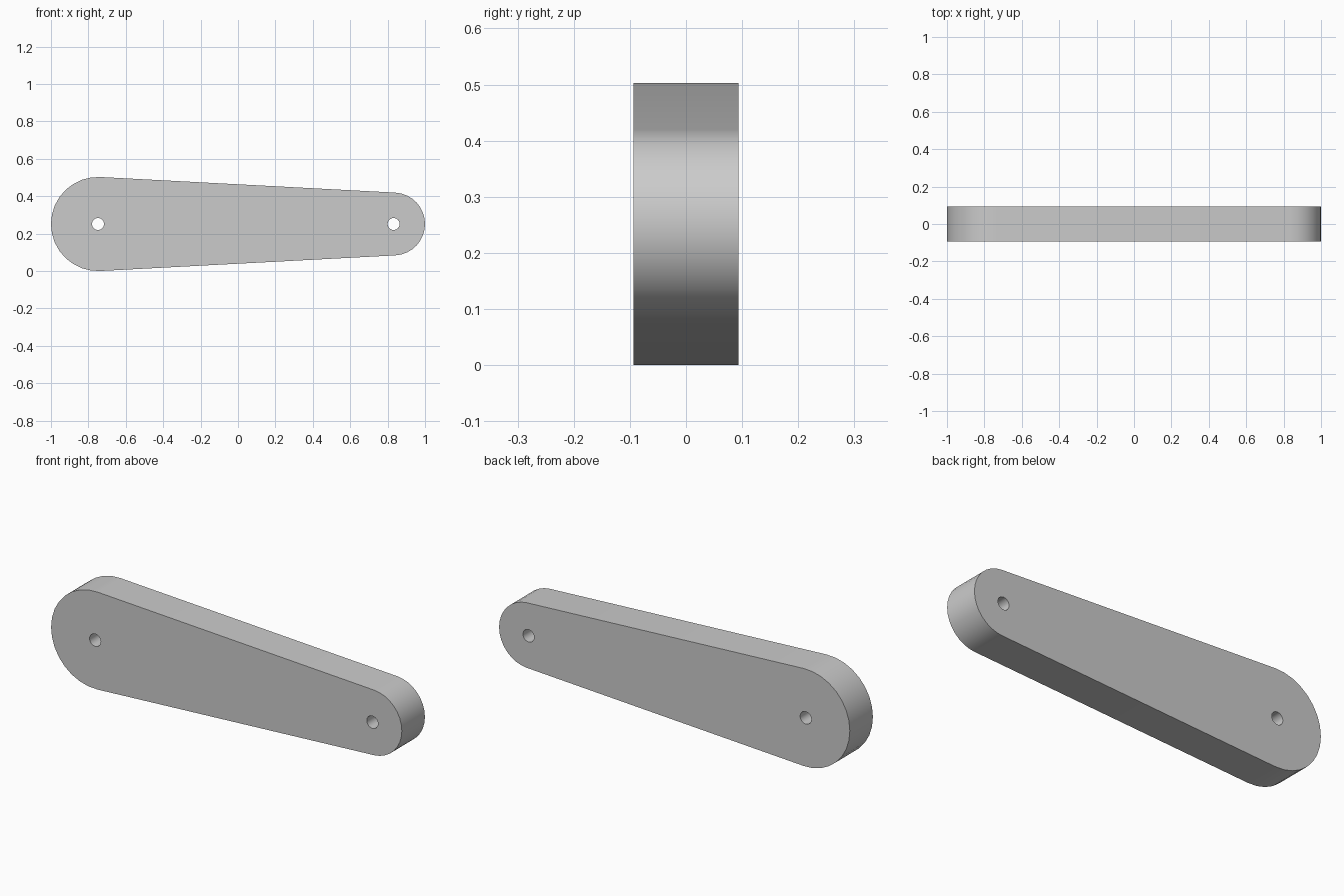
import bpy, bmesh, math
from mathutils import Vector

cube = bpy.data.objects.get("Cube")
if cube:
    bpy.data.objects.remove(cube, do_unlink=True)

# Sizes
BIG_R, SMALL_R, HOLE_R = 0.2515, 0.168, 0.032
BIG_X, SMALL_X = -1 + BIG_R, 1 - SMALL_R
DEPTH = 0.188

grey = bpy.data.materials.new("plain grey")
grey.use_nodes = True
colour = (0.6, 0.6, 0.6, 1)
grey.diffuse_color = colour
grey.node_tree.nodes["Principled BSDF"].inputs["Base Color"].default_value = colour


def arc(x, radius, start, end, steps):
    """Points along an arc in the front plane, both ends included."""
    angles = [start + (end - start) * i / steps for i in range(steps + 1)]
    return [Vector((x + radius * math.cos(a), -DEPTH / 2, BIG_R + radius * math.sin(a)))
            for a in angles]


def add_loop(bm, points):
    verts = [bm.verts.new(p) for p in points]
    return [bm.edges.new((v, verts[i - 1])) for i, v in enumerate(verts)]


# Outline: two rounded ends joined by their common tangents
tangent = math.acos((BIG_R - SMALL_R) / (SMALL_X - BIG_X))
outline = arc(BIG_X, BIG_R, tangent, math.tau - tangent, 16)
outline += arc(SMALL_X, SMALL_R, -tangent, tangent, 16)

bm = bmesh.new()
edges = add_loop(bm, outline)
for x in (BIG_X, SMALL_X):
    edges += add_loop(bm, arc(x, HOLE_R, 0, math.tau, 24)[:-1])

# Fill the front around the pin holes, then extrude to the back
bmesh.ops.triangle_fill(bm, edges=edges, use_beauty=True, use_dissolve=False)
extruded = bmesh.ops.extrude_face_region(bm, geom=bm.faces[:], use_keep_orig=True)
back = [g for g in extruded["geom"] if isinstance(g, bmesh.types.BMVert)]
bmesh.ops.translate(bm, verts=back, vec=(0, DEPTH, 0))
bmesh.ops.recalc_face_normals(bm, faces=bm.faces[:])

mesh = bpy.data.meshes.new("link_arm")
bm.to_mesh(mesh)
bm.free()
mesh.materials.append(grey)
arm = bpy.data.objects.new("link_arm", mesh)
bpy.context.collection.objects.link(arm)

# Smooth rounded ends, sharp rims
bpy.ops.object.select_all(action='DESELECT')
arm.select_set(True)
bpy.context.view_layer.objects.active = arm
bpy.ops.object.shade_smooth_by_angle(angle=math.radians(30))
